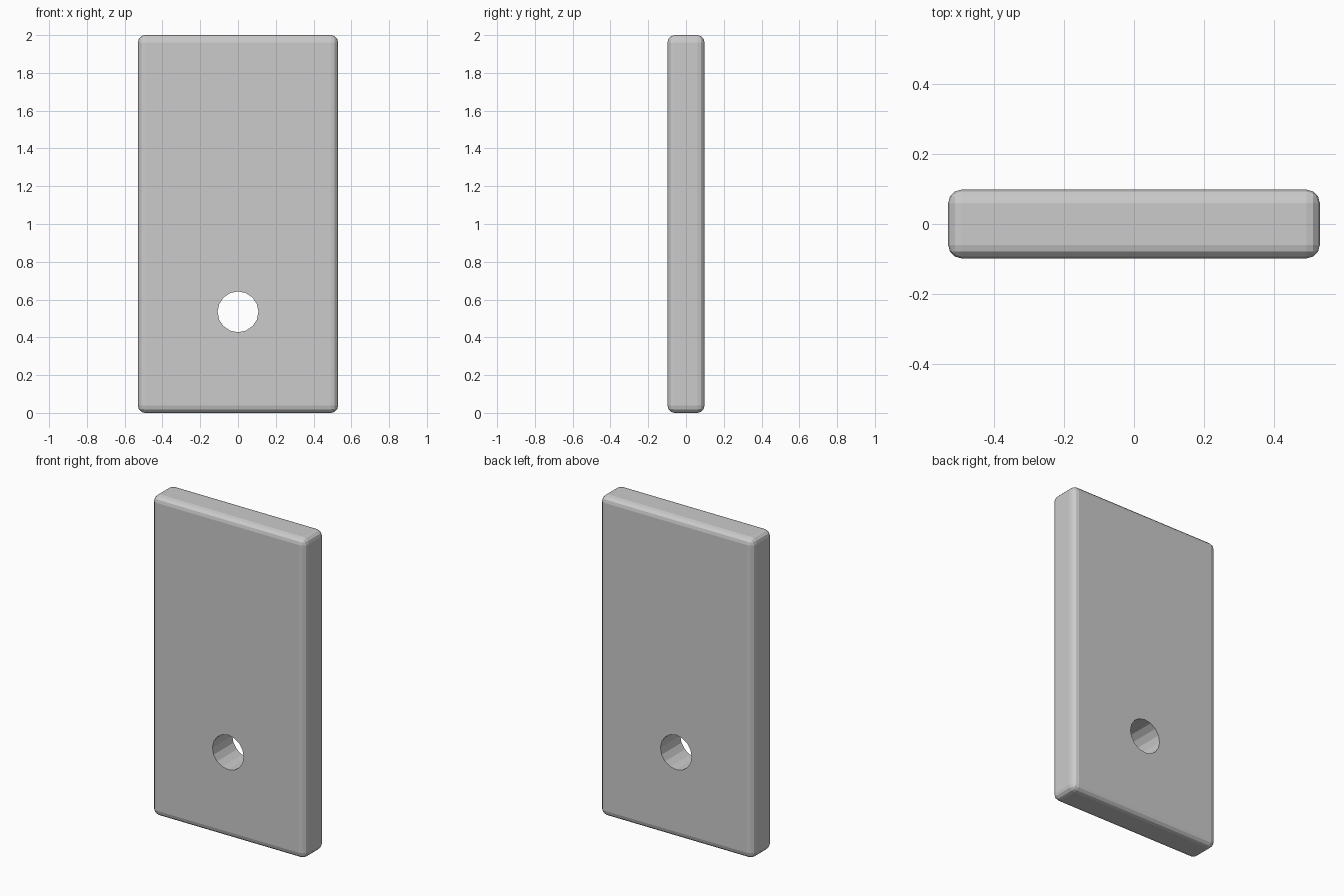
import bpy
import math

if "Cube" in bpy.data.objects:
    bpy.data.objects.remove(bpy.data.objects["Cube"])

W, D, H = 1.06, 0.196, 2.0
HOLE_Z, HOLE_R = 0.535, 0.108

# Upright slab with rounded edges
bpy.ops.mesh.primitive_cube_add(size=1, location=(0, 0, H / 2))
plate = bpy.context.object
plate.name = "plate"
plate.scale = (W, D, H)
bpy.ops.object.transform_apply(location=False, rotation=False, scale=True)
bevel = plate.modifiers.new("rounded_edges", 'BEVEL')
bevel.width = 0.038
bevel.segments = 3

# Round through hole near the bottom
bpy.ops.mesh.primitive_cylinder_add(vertices=16, radius=HOLE_R, depth=D * 3,
                                    location=(0, 0, HOLE_Z),
                                    rotation=(math.pi / 2, 0, 0))
cutter = bpy.context.object
cutter.name = "hole_cutter"
cutter.hide_render = True
cutter.display_type = 'WIRE'
hole = plate.modifiers.new("hole", 'BOOLEAN')
hole.operation = 'DIFFERENCE'
hole.solver = 'EXACT'
hole.object = cutter

# Bake the modifiers and discard the cutter
bpy.context.view_layer.objects.active = plate
for name in ("rounded_edges", "hole"):
    bpy.ops.object.modifier_apply(modifier=name)
bpy.data.objects.remove(cutter)
